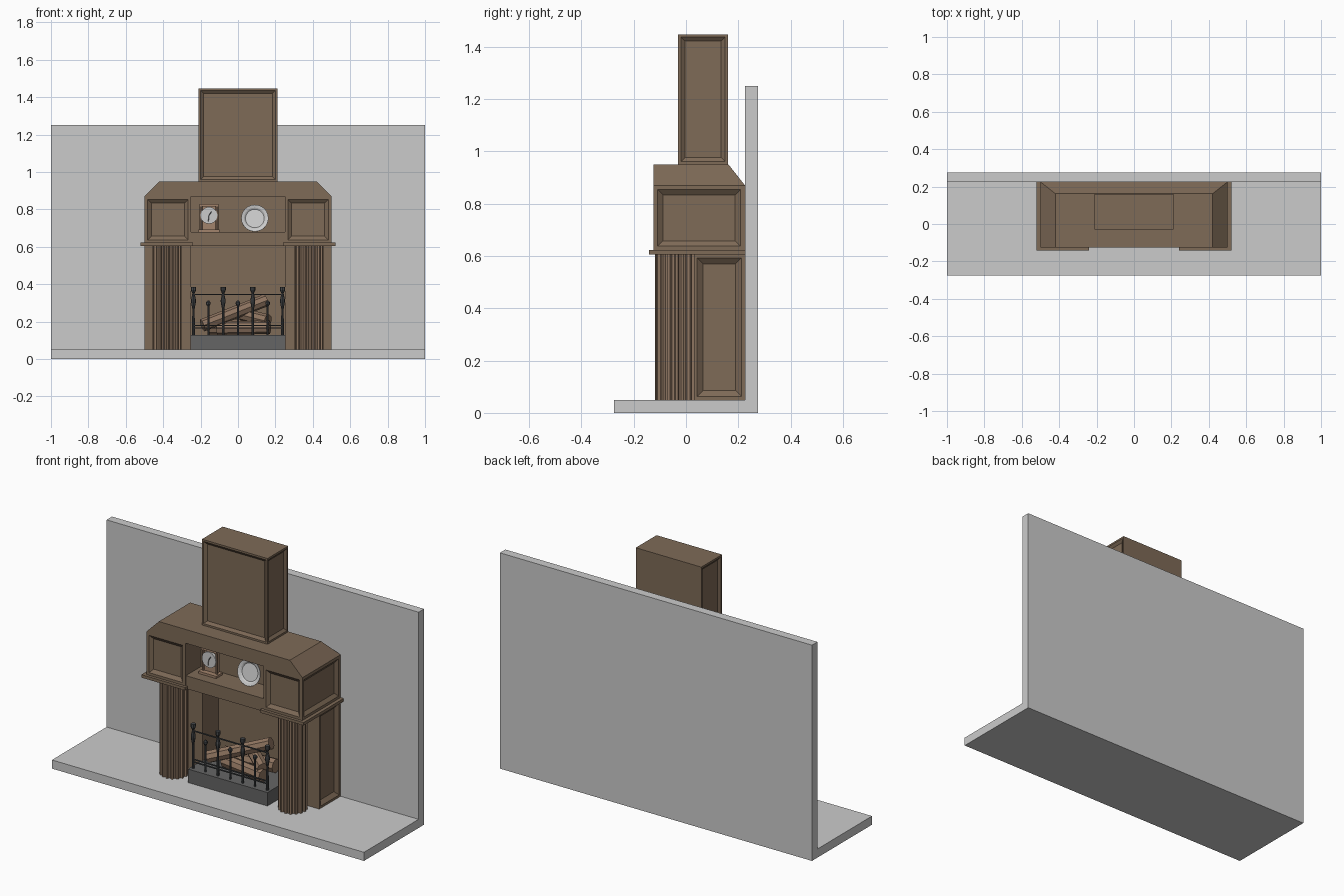
import bpy, bmesh, math
from mathutils import Vector

if "Cube" in bpy.data.objects:
    bpy.data.objects.remove(bpy.data.objects["Cube"])


def mat(name, c):
    m = bpy.data.materials.new(name)
    m.diffuse_color = (*c, 1)
    m.use_nodes = True
    m.node_tree.nodes["Principled BSDF"].inputs["Base Color"].default_value = m.diffuse_color
    return m


WOOD = mat("dark_wood", (0.21, 0.145, 0.095))
LIGHT = mat("light_wood", (0.36, 0.23, 0.15))
LOG = mat("log_bark", (0.28, 0.18, 0.12))
COLUMN = mat("column_wood", (0.27, 0.18, 0.12))
IRON = mat("iron", (0.06, 0.065, 0.07))
STONE = mat("hearth_stone", (0.13, 0.13, 0.13))
WHITE = mat("porcelain", (0.85, 0.85, 0.85))


def finish(name, bm, m=None):
    bmesh.ops.recalc_face_normals(bm, faces=bm.faces[:])
    me = bpy.data.meshes.new(name)
    bm.to_mesh(me)
    bm.free()
    ob = bpy.data.objects.new(name, me)
    bpy.context.collection.objects.link(ob)
    if m:
        me.materials.append(m)
    return ob


def panel(bm, direction, frame, bevel, depth):
    """Sink a bevelled panel into the face that looks in a direction."""
    bm.normal_update()
    f = max(bm.faces, key=lambda f: f.normal.dot(Vector(direction)))
    bmesh.ops.inset_region(bm, faces=[f], thickness=frame)
    bmesh.ops.inset_region(bm, faces=[f], thickness=bevel, depth=-depth)


def box(name, x, y, z, m=None, panels=(), frame=0.02, bevel=0.03, depth=0.012):
    bm = bmesh.new()
    bmesh.ops.create_cube(bm, size=1)
    for v in bm.verts:
        v.co = [r[0] if c < 0 else r[1] for c, r in zip(v.co, (x, y, z))]
    for d in panels:
        panel(bm, d, frame, bevel, depth)
    return finish(name, bm, m)


def prism(name, pts, z0, z1, m=None):
    bm = bmesh.new()
    f = bm.faces.new([bm.verts.new((a, b, z0)) for a, b in pts])
    r = bmesh.ops.extrude_face_region(bm, geom=[f])
    for v in r["geom"]:
        if isinstance(v, bmesh.types.BMVert):
            v.co.z = z1
    return finish(name, bm, m)


def lathe(name, a, direction, profile, n, m):
    """Spin (radius, distance) pairs about an axis starting at a."""
    q = Vector(direction).to_track_quat('Z', 'Y')
    bm = bmesh.new()
    rings = [[bm.verts.new(Vector(a) + q @ Vector((r * math.cos(2 * math.pi * i / n),
              r * math.sin(2 * math.pi * i / n), h))) for i in range(n)] for r, h in profile]
    for p, s in zip(rings, rings[1:]):
        for i in range(n):
            j = (i + 1) % n
            bm.faces.new((p[i], p[j], s[j], s[i]))
    bm.faces.new(rings[0])
    bm.faces.new(rings[-1])
    return finish(name, bm, m)


def rod(name, a, b, r, n, m):
    d = Vector(b) - Vector(a)
    return lathe(name, a, d, [(r, 0), (r, d.length)], n, m)


# Room
box("floor_slab", (-1, 1), (-0.275, 0.225), (0, 0.05))
box("room_wall", (-1, 1), (0.225, 0.275), (0, 1.25))

# Cabinets, fluted columns and upper side blocks
for s, side in ((-1, "left"), (1, "right")):
    x = sorted((s * 0.25, s * 0.5))
    box(side + "_cabinet", x, (0.03, 0.225), (0.05, 0.605), WOOD, [(s, 0, 0)], 0.018, 0.032, 0.018)
    pts = []
    for i in range(16):
        for t, r in ((0, 0.078), (0.3, 0.078), (0.48, 0.068), (0.82, 0.068)):
            a = 2 * math.pi * (i + t) / 16
            pts.append((s * 0.38 + r * math.cos(a), -0.04 + r * math.sin(a)))
    prism(side + "_column", pts, 0.05, 0.605, COLUMN)
    box(side + "_upper_block", x, (-0.125, 0.225), (0.62, 0.87), WOOD,
        [(s, 0, 0), (0, -1, 0)], 0.024, 0.028, 0.015)

# Firebox back, mantel shelf and niche
box("firebox_back", (-0.25, 0.25), (0.18, 0.225), (0.05, 0.605), WOOD)
prism("mantel_shelf", [(-0.52, 0.225), (-0.52, -0.142), (-0.24, -0.142), (-0.24, -0.12),
                       (0.24, -0.12), (0.24, -0.142), (0.52, -0.142), (0.52, 0.225)],
      0.605, 0.622, WOOD)
box("niche_base", (-0.25, 0.25), (-0.12, 0.225), (0.62, 0.68), WOOD)
box("niche_back", (-0.25, 0.25), (0.02, 0.225), (0.68, 0.87), WOOD)

# Sloped cap: sides and back lean inwards, front stays upright
cap = box("sloped_cap", (-0.5, 0.5), (-0.125, 0.225), (0.87, 0.95), WOOD)
for v in cap.data.vertices:
    if v.co.z > 0.9:
        v.co.x *= 0.84
        if v.co.y > 0:
            v.co.y = 0.162

# Chimney
box("chimney", (-0.21, 0.21), (-0.03, 0.16), (0.95, 1.447), WOOD,
    [(0, -1, 0), (1, 0, 0), (-1, 0, 0)], 0.015, 0.022, 0.012)

# Hearth and fire guard
box("hearth_block", (-0.255, 0.255), (-0.095, 0.18), (0.05, 0.128), STONE)
GY = -0.07
for i in range(7):
    x = -0.238 + i * 0.0793
    if i % 2 == 0:
        prof = [(0.007, 0), (0.007, 0.08), (0.006, 0.14), (0.013, 0.18), (0.013, 0.19),
                (0.006, 0.225), (0.014, 0.242), (0.014, 0.26)]
    else:
        prof = [(0.005, 0), (0.005, 0.155), (0.012, 0.168), (0.012, 0.177), (0.005, 0.186)]
    lathe(f"guard_bar_{i}", (x, GY, 0.126), (0, 0, 1), prof, 8, IRON)
for i, z in enumerate((0.165, 0.18, 0.345)):
    box(f"guard_rail_{i}", (-0.24, 0.24), (GY - 0.003, GY + 0.003), (z - 0.003, z + 0.003), IRON)

# Logs
for i, (a, b, r) in enumerate((
        ((-0.19, 0.0, 0.18), (0.15, 0.09, 0.315), 0.034),
        ((-0.11, 0.04, 0.165), (0.17, -0.01, 0.17), 0.036),
        ((-0.16, 0.11, 0.17), (0.16, 0.12, 0.175), 0.04),
        ((0.02, 0.1, 0.24), (0.16, 0.0, 0.205), 0.034))):
    rod(f"log_{i}", a, b, r, 8, LOG)

# Clock
CX, CZ = -0.155, 0.768
box("clock_base", (CX - 0.057, CX + 0.057), (-0.06, 0.0), (0.68, 0.693), LIGHT)
box("clock_case", (CX - 0.04, CX + 0.04), (-0.03, -0.005), (0.693, 0.815), LIGHT)
box("clock_top", (CX - 0.05, CX + 0.05), (-0.045, 0.0), (0.815, 0.83), LIGHT)
for s in (-1, 1):
    rod("clock_post", (CX + s * 0.043, -0.033, 0.69), (CX + s * 0.043, -0.033, 0.817), 0.007, 8, LIGHT)
rod("clock_face", (CX, -0.028, CZ), (CX, -0.046, CZ), 0.045, 24, WHITE)
rod("hour_hand", (CX, -0.047, CZ), (CX + 0.013, -0.047, CZ + 0.02), 0.002, 4, IRON)
rod("minute_hand", (CX, -0.047, CZ), (CX - 0.004, -0.047, CZ - 0.033), 0.0015, 4, IRON)

# Leaning display plate
lathe("display_plate", (0.09, -0.012, 0.75), (0, -1, 0.2),
      [(0.04, 0), (0.073, 0.014), (0.073, 0.018), (0.058, 0.013), (0.05, 0.007)], 24, WHITE)
